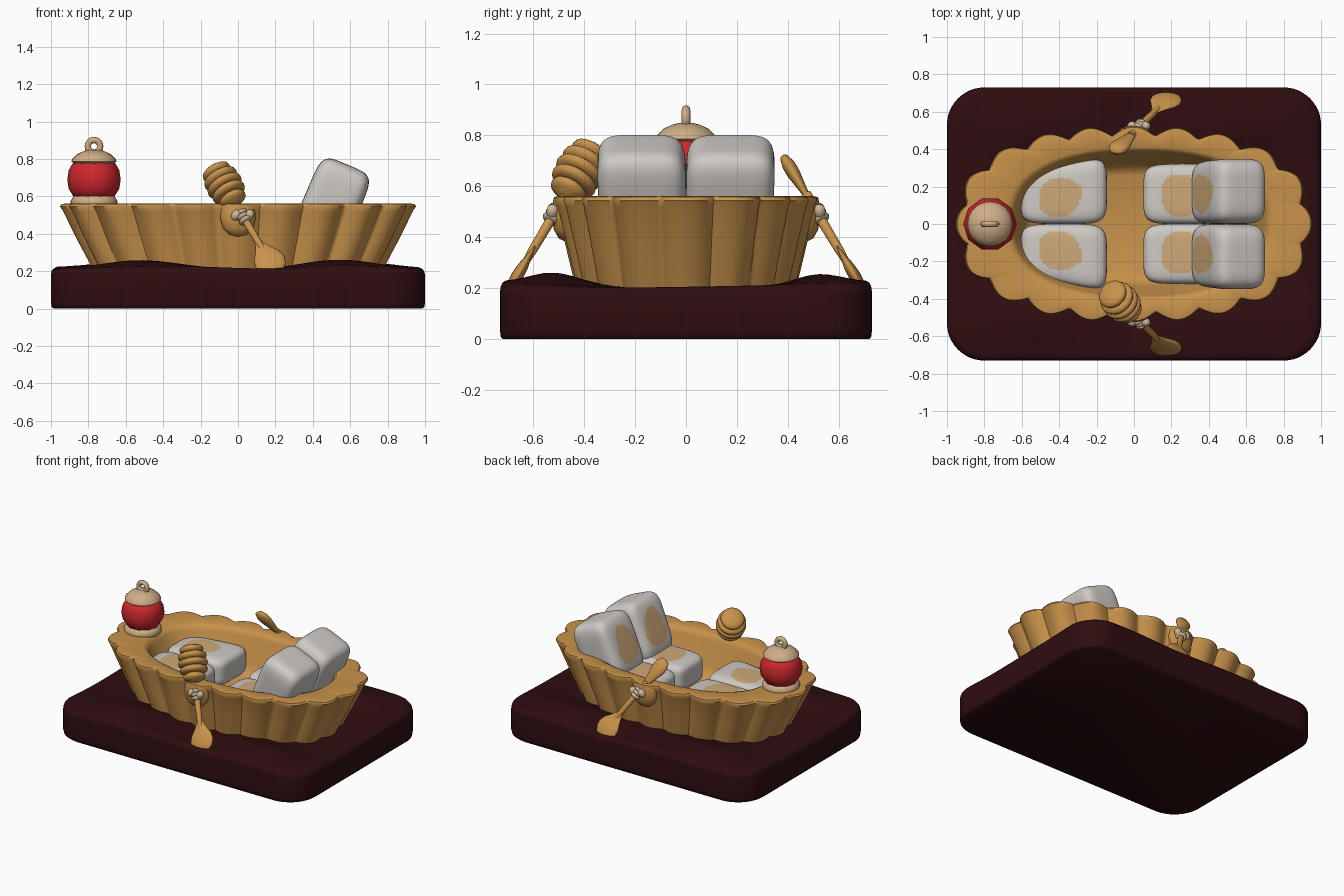
import bpy, bmesh, math
from mathutils import Vector, Matrix

if "Cube" in bpy.data.objects:
    bpy.data.objects.remove(bpy.data.objects["Cube"])

def mat(name, c):
    m = bpy.data.materials.new(name)
    m.diffuse_color = (*c, 1)
    m.use_nodes = True
    m.node_tree.nodes["Principled BSDF"].inputs["Base Color"].default_value = m.diffuse_color
    return m

MAROON = mat("dark maroon", (0.028, 0.004, 0.005))
GOLD = mat("golden crust", (0.58, 0.29, 0.07))
WHITE = mat("soft white", (0.62, 0.59, 0.56))
TAN = mat("toasted tan", (0.62, 0.40, 0.19))
BEIGE = mat("beige", (0.62, 0.42, 0.24))
RED = mat("lantern red", (0.62, 0.02, 0.025))
ROPE = mat("pale rope", (0.62, 0.47, 0.33))

def finish(name, bm, mats, angle=40):
    bmesh.ops.recalc_face_normals(bm, faces=bm.faces)
    me = bpy.data.meshes.new(name)
    bm.to_mesh(me)
    bm.free()
    for m in mats:
        me.materials.append(m)
    o = bpy.data.objects.new(name, me)
    bpy.context.collection.objects.link(o)
    bpy.context.view_layer.objects.active = o
    o.select_set(True)
    bpy.ops.object.shade_smooth_by_angle(angle=math.radians(angle))
    o.select_set(False)
    return o

def loft(name, rings, m, angle=40):
    """Skin closed rings of equal point count and cap both ends."""
    bm = bmesh.new()
    vs = [[bm.verts.new(p) for p in r] for r in rings]
    n = len(vs[0])
    for a, b in zip(vs, vs[1:]):
        for i in range(n):
            bm.faces.new((a[i], a[(i + 1) % n], b[(i + 1) % n], b[i]))
    bm.faces.new(vs[0][::-1])
    bm.faces.new(vs[-1])
    return finish(name, bm, [m], angle)

def lathe(name, profile, m, mtx=Matrix(), segs=20, angle=50, flat=1.0):
    """Turn (radius, height) pairs; flat squashes the depth."""
    rings = [[mtx @ Vector((r * math.cos(2 * math.pi * i / segs),
                            flat * r * math.sin(2 * math.pi * i / segs), z))
              for i in range(segs)] for r, z in profile]
    return loft(name, rings, m, angle)

def sp(v, e):
    return math.copysign(abs(v) ** e, v)

# ---- wavy base slab
def wave(x, y):
    ridge = 0.045 * math.exp(-((abs(x) - 0.55) / 0.3) ** 2 - ((abs(y) - 0.52) / 0.14) ** 2)
    return 0.203 + ridge + 0.03 * y * y + 0.005 * math.sin(7 * x + 4 * y)

def slab_ring(inset, zf):
    pts, r = [], 0.2
    for cx, cy, a0 in ((1, 1, 0), (-1, 1, 90), (-1, -1, 180), (1, -1, 270)):
        for k in range(13):
            a = math.radians(a0 + 90 * k / 12)
            pts.append(Vector(((1 - r) * cx + r * math.cos(a), (0.73 - r) * cy + r * math.sin(a), 0)))
    out = []
    for i, p in enumerate(pts):          # straight runs get extra points
        q = pts[(i + 1) % len(pts)]
        steps = 16 if (q - p).length > 0.2 else 1
        out += [p.lerp(q, k / steps) for k in range(steps)]
    return [Vector((p.x * (1 - inset), p.y * (1 - inset), zf(p.x * (1 - inset), p.y * (1 - inset)))) for p in out]

slab = [slab_ring(0.015, lambda x, y: 0), slab_ring(0.004, lambda x, y: 0.008), slab_ring(0, lambda x, y: 0.03)]
for ins, dz in ((0, 0.04), (0.004, 0.02), (0.014, 0.007), (0.03, 0)):
    slab.append(slab_ring(ins, lambda x, y, d=dz: wave(x, y) - d))
slab += [slab_ring(0.03 + 0.05 * k, wave) for k in range(1, 15)]
loft("base", slab, MAROON, 60)

# ---- scalloped boat-shaped shell
N, LOBES, EXP = 400, 20, 2.4
def oval(a, b, cx=0):
    return [Vector((cx + a * sp(math.cos(t), 2 / EXP), b * sp(math.sin(t), 2 / EXP), 0))
            for t in (2 * math.pi * (i + 0.5) / N for i in range(N))]

ref = oval(0.93, 0.5)
cum = [0]
for i in range(N):
    cum.append(cum[-1] + (ref[(i + 1) % N] - ref[i]).length)
def shell_ring(a, b, z, amp, cx=0):
    out = []
    for i, p in enumerate(oval(a, b, cx)):
        u = (cum[i] + 0.5 * (cum[1] - cum[0])) / cum[-1]
        off = amp * (abs(math.cos(math.pi * LOBES * u)) - 0.4)
        d = Vector(((p.x - cx) / a ** 2, p.y / b ** 2, 0)).normalized()
        out.append(p + d * off + Vector((0, 0, z)))
    return out

shell = [shell_ring(*r) for r in (
    (0.73, 0.40, 0.15, 0.035), (0.755, 0.415, 0.21, 0.035), (0.84, 0.45, 0.38, 0.045),
    (0.905, 0.482, 0.52, 0.05), (0.922, 0.492, 0.545, 0.05), (0.915, 0.488, 0.558, 0.05),
    (0.895, 0.475, 0.562, 0.04), (0.72, 0.41, 0.558, 0.0, 0.03), (0.69, 0.395, 0.55, 0, 0.03),
    (0.67, 0.382, 0.52, 0, 0.03), (0.62, 0.33, 0.35, 0, 0.03), (0.59, 0.30, 0.29, 0, 0.03),
    (0.54, 0.26, 0.275, 0, 0.03))]
loft("shell", shell, GOLD, 50)

# ---- plump cushions with toasted spots
def cushion(name, s, centre, half, tilt, taper, spot):
    bm = bmesh.new()
    bmesh.ops.create_cube(bm, size=2)
    bmesh.ops.subdivide_edges(bm, edges=bm.edges[:], cuts=27, use_grid_fill=True)
    for f in bm.faces:
        c = f.calc_center_median()
        a = math.atan2(c.y, c.x)
        r = math.hypot((c.x - spot[0]) / spot[2], (c.y - spot[1]) / spot[3])
        f.material_index = int(c.z > 0.99 and r < 1 + 0.07 * math.sin(3 * a + 1))
    rot = Matrix.Rotation(tilt, 4, 'Y')
    for v in bm.verts:
        p = v.co
        p = p / sum(abs(c) ** 5 for c in p) ** 0.2
        p.y = (p.y + 1) * (1 + taper * p.x) - 1
        p = rot @ Vector((p.x * half[0], p.y * half[1], p.z * half[2])) + Vector(centre)
        v.co = (p.x, s * p.y, p.z)
    finish(name, bm, [WHITE, TAN], 60)

for s, side in ((-1, "front"), (1, "back")):
    cushion("left_seat_" + side, s, (-0.375, 0.16, 0.375), (0.23, 0.16, 0.105), 0,
            0.14, (-0.1, -0.1, 0.52, 0.68))
    cushion("right_seat_" + side, s, (0.27, 0.16, 0.36), (0.22, 0.16, 0.10), 0,
            0, (0, -0.05, 0.62, 0.72))
    cushion("backrest_" + side, s, (0.505, 0.172, 0.57), (0.215, 0.172, 0.15),
            math.radians(-67), 0.03, (-0.05, -0.05, 0.66, 0.6))

# ---- lantern on the left end
L = Matrix.Translation((-0.77, 0, 0))
lathe("lantern_foot", [(0.115, 0.54), (0.125, 0.555), (0.125, 0.575), (0.11, 0.6), (0.09, 0.605)], BEIGE, L, 28)
lathe("lantern_globe", [(0.08, 0.585), (0.11, 0.6), (0.135, 0.64), (0.143, 0.69),
                        (0.135, 0.74), (0.115, 0.775), (0.09, 0.79)], RED, L, 10, 60)
lathe("lantern_cap", [(0.105, 0.775), (0.12, 0.785), (0.118, 0.797), (0.09, 0.825),
                      (0.055, 0.842), (0.03, 0.848)], BEIGE, L, 28)
bpy.ops.mesh.primitive_torus_add(location=(-0.77, 0, 0.868), rotation=(math.pi / 2, 0, 0),
                                 major_radius=0.033, minor_radius=0.017,
                                 major_segments=24, minor_segments=12)
ring = bpy.context.object
ring.name = "lantern_ring"
ring.data.materials.append(BEIGE)
bpy.ops.object.shade_smooth_by_angle(angle=math.radians(60))
ring.select_set(False)

# ---- oars: paddle, handle, rope binding, and a different grip on each side
def oar_frame(s):
    d = Vector((-0.34, 0.34, 0.57)).normalized()
    nrm = Vector((0, -d.z, d.y)).normalized()
    w = nrm.cross(d).normalized()
    nrm = d.cross(w)
    m = Matrix((w, nrm, d)).transposed().to_4x4()
    m.translation = (0.21, -0.70, 0.185)
    return Matrix.Diagonal((1, -s, 1, 1)) @ m

paddle = [(0.005, 0), (0.045, 0.012), (0.075, 0.045), (0.085, 0.085), (0.075, 0.125),
          (0.045, 0.17), (0.025, 0.21), (0.015, 0.24)]
ridges = [(0.02, 0.48), (0.045, 0.495)]
for k in range(5):                       # grooved dipper head
    R, z = (0.075, 0.094, 0.1, 0.096, 0.08)[k], 0.50 + 0.047 * k
    ridges += [(R - 0.022, z), (R - 0.004, z + 0.01), (R, z + 0.023), (R - 0.004, z + 0.036), (R - 0.022, z + 0.046)]
ridges += [(0.03, 0.742), (0.005, 0.744)]
grip = [(0.015, 0.45), (0.025, 0.5), (0.04, 0.56), (0.052, 0.61), (0.052, 0.65), (0.035, 0.685), (0.005, 0.695)]

for s, side in ((-1, "front"), (1, "back")):
    F = oar_frame(s)
    lathe("paddle_" + side, paddle, GOLD, F, 24, 60, 0.28)
    lathe("oar_handle_" + side, [(0.014, 0.15), (0.018, 0.22), (0.02, 0.35), (0.022, 0.5)], GOLD, F, 14)
    if s < 0:
        lathe("dipper_head", ridges, GOLD, F, 28, 80)
    else:
        lathe("oar_grip", grip, GOLD, F, 24, 60, 0.5)
    # rope coils and knot
    for k in range(3):
        z = 0.375 + 0.024 * k
        lathe("rope_coil_%s_%d" % (side, k), [(0.02, z - 0.014), (0.033, z - 0.008), (0.037, z),
              (0.033, z + 0.008), (0.02, z + 0.014)], ROPE, F, 16, 80)
    for k, dx in enumerate((-0.035, 0.035)):
        K = Matrix.Translation((0.025 + dx, s * 0.525, 0.50)) @ Matrix.Rotation(0.6, 4, 'Y')
        lathe("rope_knot_%s_%d" % (side, k), [(0.004, -0.03), (0.018, -0.024), (0.025, 0),
              (0.018, 0.024), (0.004, 0.03)], ROPE, K, 12, 80)
    # rounded oar rest on the hull
    H = Matrix.Translation((0, s * 0.475, 0.47))
    lathe("oar_rest_" + side, [(0.005, -0.085), (0.045, -0.075), (0.08, -0.04), (0.095, 0.01),
          (0.09, 0.06), (0.08, 0.085)], GOLD, H, 24, 60, 0.55)
